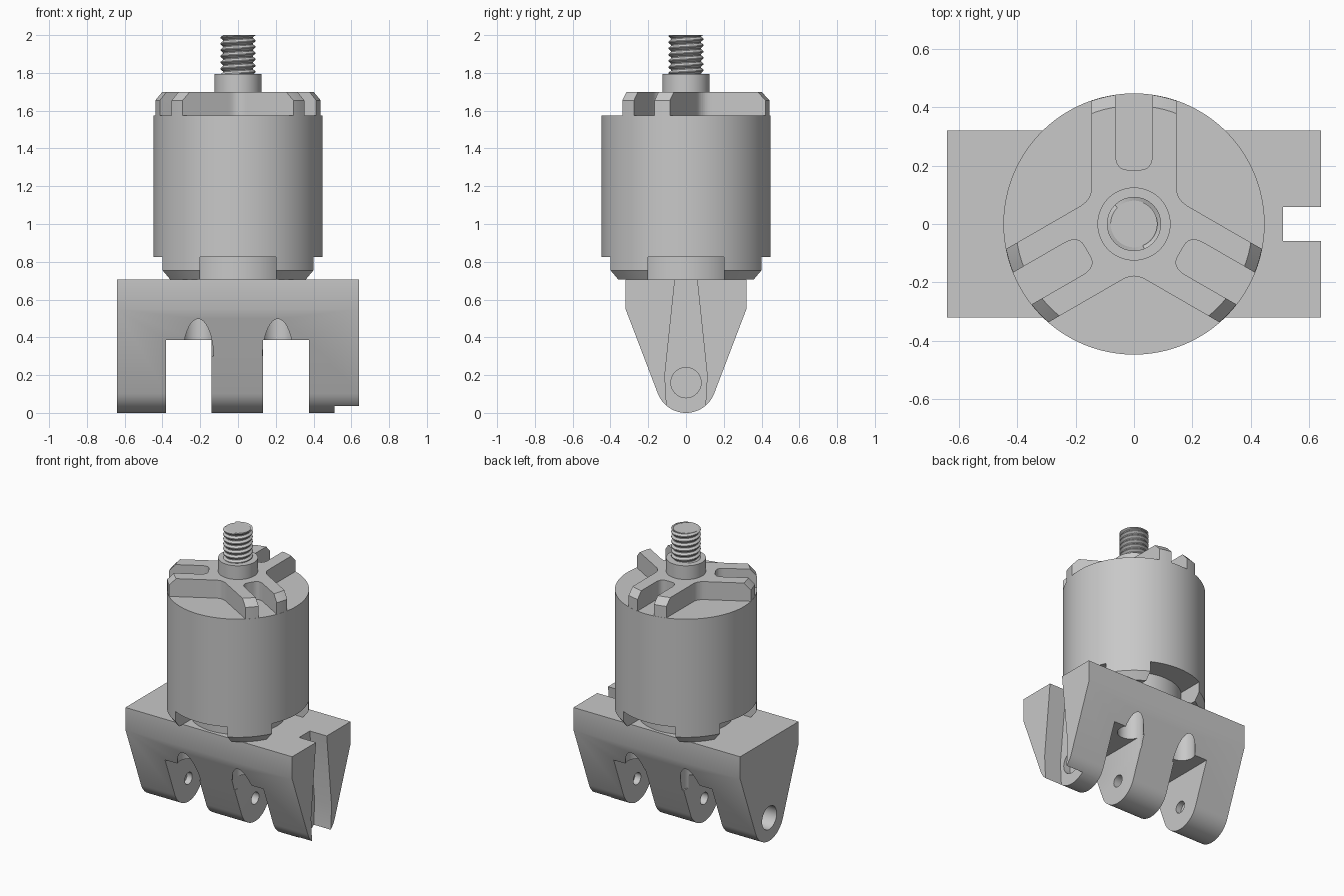
import bpy, bmesh
from math import sin, cos, pi, radians, sqrt, acos, atan2
from mathutils import Vector, Matrix

cube = bpy.data.objects.get("Cube")
if cube:
    bpy.data.objects.remove(cube, do_unlink=True)

GREY = (0.58, 0.58, 0.58, 1)
metal = bpy.data.materials.new("plain grey metal")
metal.use_nodes = True
metal.diffuse_color = GREY
for node in metal.node_tree.nodes:
    if node.type == 'BSDF_PRINCIPLED':
        node.inputs["Base Color"].default_value = GREY


def finish(bm, name):
    bmesh.ops.remove_doubles(bm, verts=bm.verts, dist=1e-5)
    bmesh.ops.recalc_face_normals(bm, faces=bm.faces)
    me = bpy.data.meshes.new(name)
    bm.to_mesh(me)
    bm.free()
    me.materials.append(metal)
    ob = bpy.data.objects.new(name, me)
    bpy.context.collection.objects.link(ob)
    return ob


def prism(name, outline, a, b, axis='z'):
    """Extrude a 2D outline from a to b along z (xy outline) or x (yz outline)."""
    bm = bmesh.new()
    place = (lambda p: (p[0], p[1], a)) if axis == 'z' else (lambda p: (a, p[0], p[1]))
    face = bm.faces.new([bm.verts.new(place(p)) for p in outline])
    ext = bmesh.ops.extrude_face_region(bm, geom=[face])
    step = Vector((0, 0, b - a)) if axis == 'z' else Vector((b - a, 0, 0))
    bmesh.ops.translate(bm, vec=step,
                        verts=[v for v in ext['geom'] if isinstance(v, bmesh.types.BMVert)])
    return finish(bm, name)


def lathe(name, profile, steps=96):
    bm = bmesh.new()
    vs = [bm.verts.new((r, 0, z)) for r, z in profile]
    es = [bm.edges.new(pair) for pair in zip(vs, vs[1:])]
    bmesh.ops.spin(bm, geom=vs + es, cent=(0, 0, 0), axis=(0, 0, 1),
                   angle=2 * pi, steps=steps)
    return finish(bm, name)


def circle(cx, cy, r, n=40):
    return [(cx + r * cos(2 * pi * i / n), cy + r * sin(2 * pi * i / n)) for i in range(n)]


def rect(x0, x1, y0, y1):
    return [(x0, y0), (x1, y0), (x1, y1), (x0, y1)]


def combine(ob, tools, operation='DIFFERENCE'):
    for tool in tools:
        mod = ob.modifiers.new("cut", 'BOOLEAN')
        mod.operation, mod.solver, mod.object = operation, 'EXACT', tool
    bpy.context.view_layer.update()
    ev = ob.evaluated_get(bpy.context.evaluated_depsgraph_get())
    me = bpy.data.meshes.new_from_object(ev)
    ob.modifiers.clear()
    ob.data = me
    for tool in tools:
        bpy.data.objects.remove(tool, do_unlink=True)


def bend(p, c, q, n=6):
    """Rounded corner from p to q around the corner point c."""
    p, c, q = Vector(p), Vector(c), Vector(q)
    return [p * (1 - t) ** 2 + c * 2 * t * (1 - t) + q * t * t
            for t in (i / n for i in range(n + 1))]


# Hinge bracket: tapered block with a rounded lower edge
W, D, TOP, SHOULDER, R = 0.64, 0.32, 0.705, 0.55, 0.16
drop = SHOULDER - R
tangent = atan2(drop, D) - acos(R / sqrt(D * D + drop * drop))
arc = [tangent + (-pi - 2 * tangent) * i / 24 for i in range(25)]
side = [(-D, SHOULDER), (-D, TOP), (D, TOP), (D, SHOULDER)]
side += [(R * cos(t), R + R * sin(t)) for t in arc]
bracket = prism("hinge_bracket", side, -W, W, 'x')

# Gaps between the lugs, flared end slot and screw recesses
cuts = [prism("gap", rect(x0, x1, -0.5, 0.5), -0.1, 0.387)
        for x0, x1 in ((-0.38, -0.14), (0.132, 0.375))]
half_slot = [(0.054, 0.75), (0.112, 0.2), (0.098, -0.05)]
cuts.append(prism("slot", half_slot + [(-y, z) for y, z in reversed(half_slot)],
                  0.51, 0.7, 'x'))
for sx in (-1, 1):
    for sy in (-1, 1):
        cuts.append(prism("recess", circle(sx * 0.211, sy * 0.217, 0.083), 0.3, 0.6))
# Pin holes: wide counterbores at the ends, narrow holes at the gaps
for x0, x1, r in ((-0.7, -0.5, 0.08), (0.46, 0.53, 0.08), (-0.42, 0.42, 0.041)):
    cuts.append(prism("pin_hole", circle(0, R, r), x0, x1, 'x'))
combine(bracket, cuts)

# Motor base: chamfered disc cut by a cross into four feet, around a core
BELL = 0.447
feet = lathe("mounting_feet", [(0, 0.705), (0.41, 0.705), (BELL, 0.755),
                               (BELL, 0.825), (0, 0.825)])
combine(feet, [prism("cross", rect(-0.2, 0.2, -0.6, 0.6), 0.6, 0.9),
               prism("cross", rect(-0.6, 0.6, -0.2, 0.2), 0.6, 0.9)])
lathe("base_core", [(0, 0.706), (0.3, 0.706), (0.3, 0.83), (0, 0.83)])

# Rotating bell
lathe("motor_bell", [(0, 0.825), (BELL, 0.825), (BELL, 1.575), (0, 1.575)])

# Three forked arms on top of the bell
ARM, FORK, OUT = 0.145, 0.063, 0.6
root = ARM / sqrt(3)
outline = []
for k in range(3):
    turn = Matrix.Rotation(k * 2 * pi / 3, 2)
    after = Matrix.Rotation(2 * pi / 3, 2) @ Vector((ARM, root + 0.045))
    arm = [(ARM, OUT), (FORK, OUT)]
    arm += bend((FORK, 0.24), (FORK, 0.185), (0.02, 0.185))
    arm += bend((-0.02, 0.185), (-FORK, 0.185), (-FORK, 0.24))
    arm += [(-FORK, OUT), (-ARM, OUT)]
    arm += bend((-ARM, root + 0.045), (-ARM, root), after)
    outline += [turn @ Vector(p) for p in arm]
spider = lathe("top_arms", [(0, 1.57), (BELL - 0.001, 1.57), (BELL - 0.001, 1.655),
                            (0.405, 1.70), (0, 1.70)])
combine(spider, [prism("arms_outline", outline, 1.5, 1.8)], 'INTERSECT')

# Shaft collar and threaded shaft
lathe("shaft_collar", [(0, 1.69), (0.125, 1.69), (0.125, 1.795), (0, 1.795)], 64)
lathe("shaft_core", [(0, 1.79), (0.08, 1.79), (0.08, 2.0), (0, 2.0)], 48)

bm = bmesh.new()
PITCH, N, LOW, HIGH = 0.033, 32, 1.79, 2.0
section = [(0.078, 0.0), (0.093, 0.4), (0.093, 0.55), (0.078, 0.95)]
turns = int((HIGH - LOW) / PITCH) + 2
rows = []
for i in range(N * turns + 1):
    a = 2 * pi * i / N
    rows.append([bm.verts.new((r * cos(a), r * sin(a),
                               min(HIGH, max(LOW, LOW + PITCH * (i / N + h - 1)))))
                 for r, h in section])
for p, q in zip(rows, rows[1:]):
    for j in range(3):
        quad = (p[j], q[j], q[j + 1], p[j + 1])
        if max(v.co.z for v in quad) - min(v.co.z for v in quad) > 1e-4:
            bm.faces.new(quad)
finish(bm, "shaft_thread")

# Smooth curved walls, keep edges crisp
bpy.ops.object.select_all(action='DESELECT')
for ob in bpy.context.scene.objects:
    if ob.type == 'MESH':
        ob.select_set(True)
        bpy.context.view_layer.objects.active = ob
bpy.ops.object.shade_smooth_by_angle(angle=radians(25))
